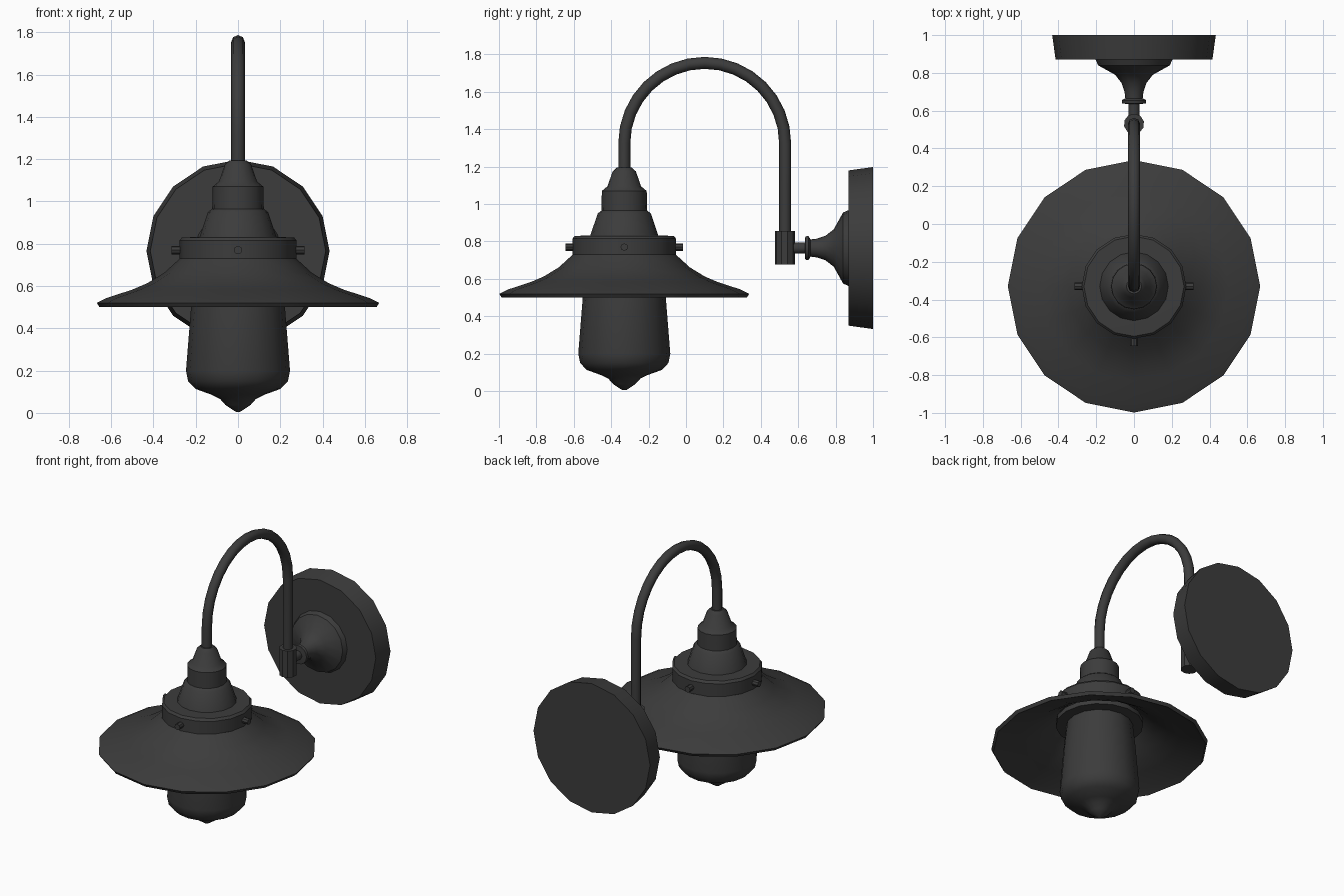
import bpy, bmesh, math
from mathutils import Matrix, Vector

if "Cube" in bpy.data.objects:
    bpy.data.objects.remove(bpy.data.objects["Cube"])

metal = bpy.data.materials.new("dark grey metal")
metal.use_nodes = True
GREY = (0.045, 0.045, 0.045, 1)
metal.diffuse_color = GREY
metal.node_tree.nodes["Principled BSDF"].inputs["Base Color"].default_value = GREY

LAMP_Y = -0.33   # axis of the shade
POST_Y = 0.53    # axis of the rear upright
PLATE_Z = 0.765  # height of the wall mount


def finish(obj, angle=35):
    bpy.ops.object.select_all(action='DESELECT')
    obj.select_set(True)
    bpy.context.view_layer.objects.active = obj
    bpy.ops.object.shade_smooth_by_angle(angle=math.radians(angle))


def lathe(name, profile, matrix, sides=16, closed=False):
    """Revolve (radius, height) points around the local z axis."""
    bm = bmesh.new()
    rings = []
    for r, h in profile:
        rings.append([bm.verts.new((r * math.cos(math.tau * i / sides),
                                    r * math.sin(math.tau * i / sides), h))
                      for i in range(sides)])
    pairs = list(zip(rings, rings[1:]))
    if closed:
        pairs.append((rings[-1], rings[0]))
    else:
        bm.faces.new(rings[0])
        bm.faces.new(rings[-1])
    for a, b in pairs:
        for i in range(sides):
            j = (i + 1) % sides
            bm.faces.new((a[i], a[j], b[j], b[i]))
    bmesh.ops.recalc_face_normals(bm, faces=bm.faces)
    mesh = bpy.data.meshes.new(name)
    bm.to_mesh(mesh)
    bm.free()
    mesh.materials.append(metal)
    obj = bpy.data.objects.new(name, mesh)
    bpy.context.collection.objects.link(obj)
    obj.matrix_world = matrix
    finish(obj)
    return obj


lamp = Matrix.Translation((0, LAMP_Y, 0))
# local z points along +y, so profile heights are y positions
wall = Matrix.Translation((0, 0, PLATE_Z)) @ Matrix.Rotation(-math.pi / 2, 4, 'X')

# Flared shade, a thin closed shell
outer = [(0.27, 0.735), (0.35, 0.662), (0.43, 0.613), (0.50, 0.583), (0.62, 0.544), (0.668, 0.52)]
inner = [(0.655, 0.50), (0.61, 0.524), (0.49, 0.566), (0.42, 0.597), (0.34, 0.645), (0.25, 0.72)]
lathe("shade", outer + inner, lamp, closed=True)

# Collar ring around the top of the shade
lathe("collar", [(0.25, 0.715), (0.277, 0.73), (0.277, 0.815), (0.265, 0.83), (0.17, 0.832)], lamp)

# Stepped cap above the collar
lathe("cap", [(0.183, 0.828), (0.142, 0.95), (0.122, 0.965), (0.12, 1.07), (0.09, 1.095),
              (0.062, 1.175), (0.04, 1.195)], lamp)

# Glass cover with rounded, pointed bottom
lathe("glass_cover", [(0.01, 0.005), (0.06, 0.038), (0.085, 0.066), (0.125, 0.086), (0.20, 0.113),
                      (0.236, 0.15), (0.246, 0.20), (0.222, 0.50), (0.205, 0.66)], lamp)
lathe("glass_rim", [(0.20, 0.655), (0.27, 0.66), (0.27, 0.69), (0.24, 0.72)], lamp)

# Four set screws around the collar
for i in range(4):
    m = (Matrix.Translation((0, LAMP_Y, 0.77)) @ Matrix.Rotation(i * math.pi / 2, 4, 'Z')
         @ Matrix.Rotation(math.pi / 2, 4, 'Y'))
    lathe(f"set_screw_{i + 1}", [(0.02, 0.26), (0.02, 0.315)], m, sides=8)

# Gooseneck arm: two uprights joined by a half circle
mid, rad, steps = (LAMP_Y + POST_Y) / 2, (POST_Y - LAMP_Y) / 2, 16
path = [Vector((0, LAMP_Y, 1.17))]
for i in range(steps + 1):
    a = math.pi * (1 - i / steps)
    path.append(Vector((0, mid + rad * math.cos(a), 1.325 + rad * math.sin(a))))
path.append(Vector((0, POST_Y, 0.80)))
curve = bpy.data.curves.new("arm", 'CURVE')
curve.dimensions = '3D'
curve.bevel_depth = 0.032
curve.bevel_resolution = 2
curve.use_fill_caps = True
spline = curve.splines.new('POLY')
spline.points.add(len(path) - 1)
for p, co in zip(spline.points, path):
    p.co = (*co, 1)
curve.materials.append(metal)
arm = bpy.data.objects.new("arm", curve)
bpy.context.collection.objects.link(arm)
bpy.ops.object.select_all(action='DESELECT')
arm.select_set(True)
bpy.context.view_layer.objects.active = arm
bpy.ops.object.convert(target='MESH')
finish(bpy.context.object, 50)

# Socket holding the lower end of the arm
lathe("arm_socket", [(0.054, 0.677), (0.054, 0.856)],
      Matrix.Translation((0, POST_Y, 0)) @ Matrix.Rotation(math.radians(15), 4, 'Z'), sides=10)

# Turned stem between socket and wall plate
lathe("wall_stem", [(0.03, 0.54), (0.03, 0.635), (0.062, 0.638), (0.065, 0.655), (0.046, 0.665),
                    (0.05, 0.70), (0.065, 0.745), (0.10, 0.79), (0.19, 0.84), (0.203, 0.87)], wall)

# Round wall plate
lathe("wall_plate", [(0.415, 0.87), (0.433, 1.0)], wall)
